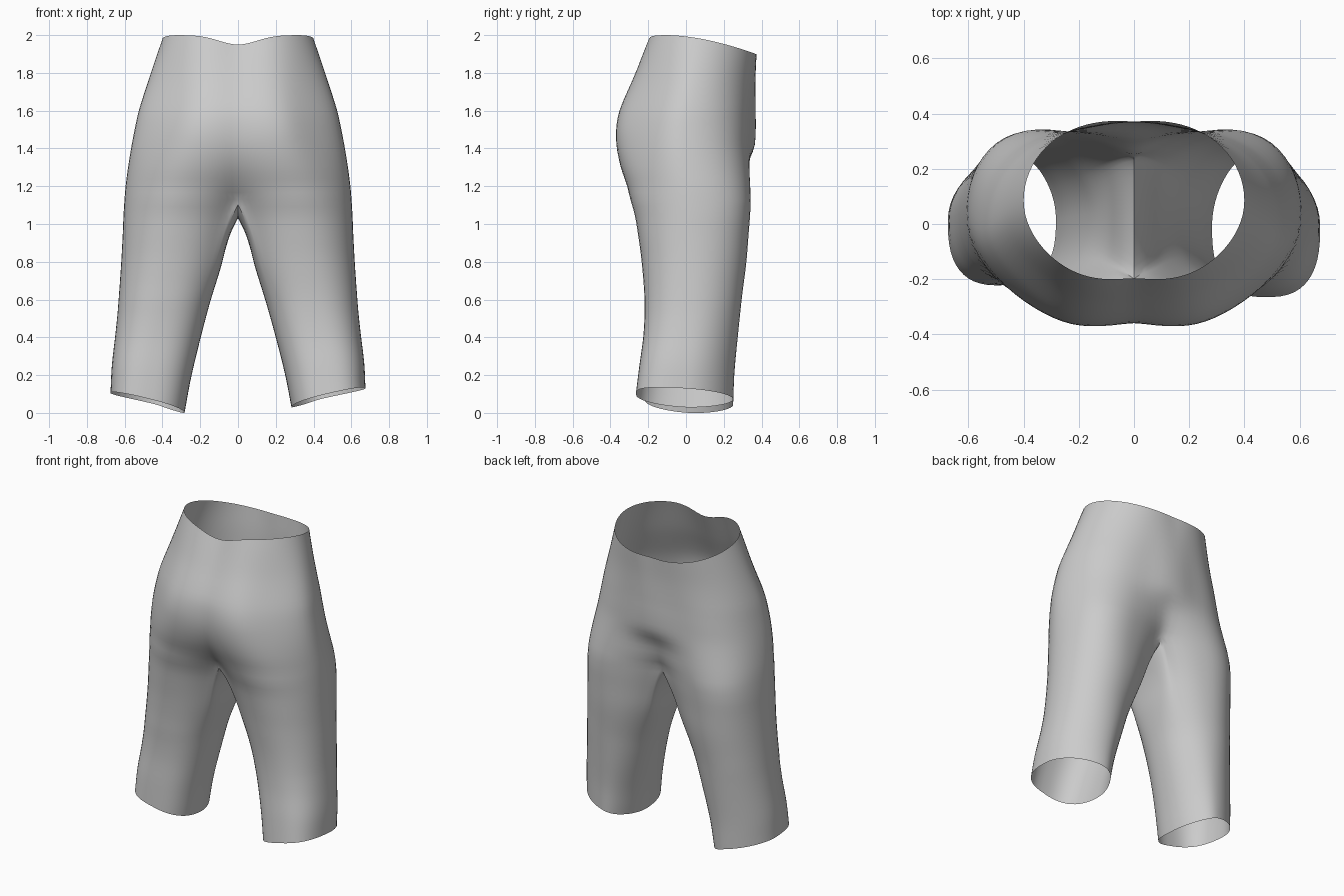
import bpy, bmesh, math

cube = bpy.data.objects.get("Cube")
if cube:
    bpy.data.objects.remove(cube, do_unlink=True)

OUTER, INNER = 40, 14          # points round the outside and the inseam
CROTCH, HEM, DIP = 1.13, 0.03, 0.1
SOFT = 0.04                    # rounding of the centre crease

# Hips: height, half width, front, back, seam angle, centre bump at the back
HIPS = [
    (1.13, 0.601, -0.295, 0.343, 35, 0),
    (1.2, 0.595, -0.312, 0.34, 48, 0),
    (1.3, 0.582, -0.345, 0.335, 60, 0.005),
    (1.4, 0.566, -0.366, 0.332, 67, 0.043),
    (1.5, 0.547, -0.37, 0.335, 70, 0.045),
    (1.6, 0.525, -0.352, 0.34, 73, 0.035),
    (1.8, 0.463, -0.274, 0.355, 77, 0.015),
    (2.0, 0.4, -0.2, 0.37, 74, 0.005),
]
# Legs: height, inner side, outer side, front, back
LEGS = [
    (0.03, 0.283, 0.675, -0.265, 0.25),
    (0.2, 0.25, 0.668, -0.247, 0.257),
    (0.4, 0.2, 0.649, -0.225, 0.275),
    (0.6, 0.145, 0.632, -0.22, 0.295),
    (0.8, 0.092, 0.618, -0.235, 0.32),
    (0.95, 0.06, 0.61, -0.255, 0.332),
    (1.05, 0.032, 0.606, -0.272, 0.34),
    (1.13, 0, 0.601, -0.295, 0.343),
]


def sample(keys, z):
    """Smoothly interpolate a table by its first column."""
    last = len(keys) - 1
    i = max(k for k in range(last) if k == 0 or keys[k][0] <= z)
    p, q = keys[i], keys[i + 1]
    o, r = keys[max(i - 1, 0)], keys[min(i + 2, last)]
    h = q[0] - p[0]
    t = (z - p[0]) / h
    result = []
    for c in range(1, len(p)):
        m0 = (q[c] - o[c]) / (q[0] - o[0]) * h
        m1 = (r[c] - p[c]) / (r[0] - p[0]) * h
        d = q[c] - p[c]
        result.append(p[c] + t * (m0 + t * (3 * d - 2 * m0 - m1 + t * (m0 + m1 - 2 * d))))
    return result


def power(v, e):
    return math.copysign(abs(v) ** e, v)


def skew(x, t, z):
    """Swing the back of the thigh outward, the back hem inward, and slim the front hip."""
    near = min(1, max(0, x / 0.2))
    if t > 0:
        amount = 0.068 * math.exp(-((z - 1.25) / 0.42) ** 2) - 0.05 * max(0, 1 - z / 0.6)
        return amount * max(0, math.sin(t)) ** 2 * near
    return -0.05 * math.exp(-((z - 1.55) / 0.32) ** 2) * math.sin(2 * t) ** 2 * near


def hip_ring(z):
    """Half ring from the front seam round the outside to the back seam."""
    width, front, back, angle, bump = sample(HIPS, z)
    phi = math.radians(angle)
    a = width / (1 + math.cos(phi))
    cx = a * math.cos(phi)
    mid, half = (front + back) / 2, (back - front) / 2
    points = []
    for i in range(OUTER + 1):
        t = (math.pi - phi) * (2 * i / OUTER - 1)
        x = 0 if i in (0, OUTER) else cx + a * math.cos(t)
        soft_x = x + SOFT * math.exp(-x / SOFT)
        y = mid + math.copysign(half, t) * math.sqrt(max(0, 1 - ((soft_x - cx) / a) ** 2))
        if t > 0:
            y += bump * math.exp(-(x / 0.12) ** 2)
        # Waistline falls to the back and dips at the front centre
        drop = 0.1 * max(0, (y + 0.1) / 0.47) ** 1.7
        if t < 0:
            drop += 0.05 * math.exp(-(x / 0.14) ** 2)
        points.append((x + skew(x, t, z), y, z - drop * max(0, (z - 1.6) / 0.4)))
    return points


def leg_ring(z):
    """Closed ring: outside points as on the hips, then the inseam points."""
    inner, outer, front, back = sample(LEGS, z)
    cx, a = (inner + outer) / 2, (outer - inner) / 2
    mid, half = (front + back) / 2, (back - front) / 2
    phi = math.radians(HIPS[0][4])
    rise = max(0, 1 - (z - HEM) / 0.5)
    points = []
    for i in range(OUTER + INNER):
        if i <= OUTER:
            t = (math.pi - phi) * (2 * i / OUTER - 1)
        else:
            t = math.pi + phi * (2 * (i - OUTER) / INNER - 1)
        # The front is squarer toward the hem
        e = 1 if math.sin(t) > 0 else 0.75 + 0.25 * (z - HEM) / (CROTCH - HEM)
        x = cx + a * power(math.cos(t), e)
        y = half * power(math.sin(t), e)
        side = min(1, max(0, (x - inner) / (2 * a)))
        lift = (0.1 * side ** 0.8 - 0.06 * y) * rise
        points.append((x + skew(x - inner, t, z), mid + y, z + lift))
    return points


bm = bmesh.new()


def add(points):
    return [bm.verts.new(p) for p in points]


def strip(low, high, count):
    for i in range(count):
        j = (i + 1) % len(low)
        bm.faces.new((low[i], low[j], high[j], high[i]))


# Hips
hips = [add(hip_ring(CROTCH + (2 - CROTCH) * k / 24)) for k in range(25)]
for low, high in zip(hips, hips[1:]):
    strip(low, high, OUTER)

# Crotch seam closes the lowest hip ring into the top of the leg
y_front, y_back = hips[0][0].co.y, hips[0][-1].co.y
seam = []
for i in range(1, INNER):
    u = 2 * i / INNER - 1
    y = (y_front + y_back) / 2 - (y_back - y_front) / 2 * math.sin(u * math.pi / 2)
    seam.append((0, y, CROTCH - DIP * (1 - u * u)))
legs = [hips[0] + add(seam)]

# Leg, easing from the crotch shape into a plain tube
offsets = [v.co.copy() for v in legs[0]]
for offset, point in zip(offsets, leg_ring(CROTCH)):
    for axis in range(3):
        offset[axis] -= point[axis]
for k in range(1, 29):
    z = CROTCH - (CROTCH - HEM) * k / 28
    ease = max(0, (z - 0.55) / (CROTCH - 0.55)) ** 1.3
    ring = [[c + o * ease for c, o in zip(p, off)] for p, off in zip(leg_ring(z), offsets)]
    legs.append(add(ring))
    strip(legs[-1], legs[-2], OUTER + INNER)

# Mirror to the other side and weld the centre seam
copy = bmesh.ops.duplicate(bm, geom=bm.verts[:] + bm.edges[:] + bm.faces[:])["geom"]
for v in copy:
    if isinstance(v, bmesh.types.BMVert):
        v.co.x = -v.co.x
        # The right leg hangs slightly lower and is slimmer at the front
        fade = max(0, 1 - v.co.z / 0.6)
        v.co.z -= 0.03 * min(1, fade * 1.06)
        v.co.y += 0.1 * fade * (0.25 - v.co.y)
bmesh.ops.reverse_faces(bm, faces=[f for f in copy if isinstance(f, bmesh.types.BMFace)])
bmesh.ops.remove_doubles(bm, verts=bm.verts[:], dist=0.0005)
bmesh.ops.recalc_face_normals(bm, faces=bm.faces[:])

# Object and cloth colour
mesh = bpy.data.meshes.new("shorts")
bm.to_mesh(mesh)
bm.free()
shorts = bpy.data.objects.new("shorts", mesh)
bpy.context.collection.objects.link(shorts)

grey = bpy.data.materials.new("grey cloth")
grey.use_nodes = True
color = (0.6, 0.6, 0.6, 1)
grey.diffuse_color = color
grey.node_tree.nodes["Principled BSDF"].inputs["Base Color"].default_value = color
mesh.materials.append(grey)

bpy.context.view_layer.objects.active = shorts
shorts.select_set(True)
bpy.ops.object.shade_smooth_by_angle(angle=math.radians(40))
